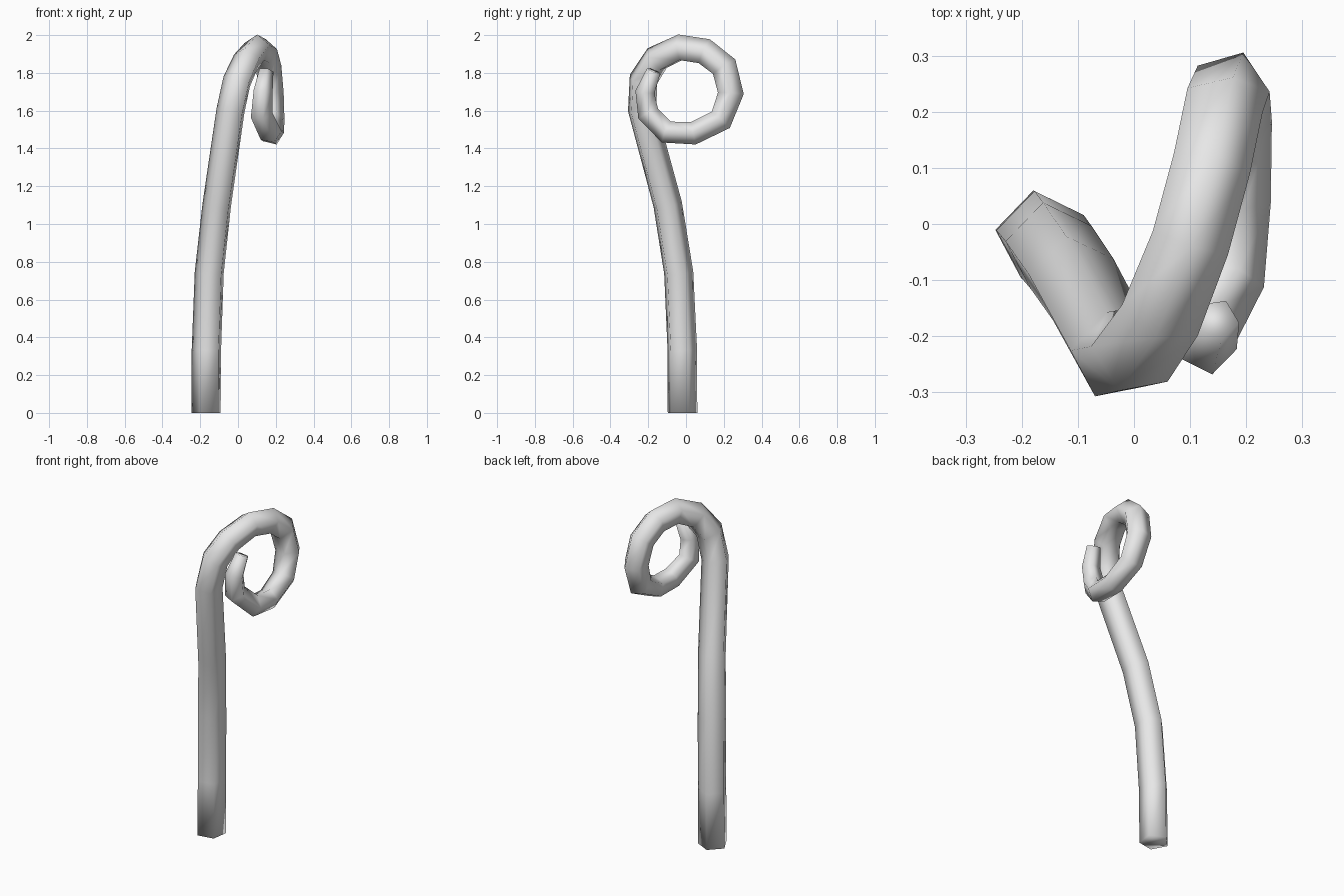
import bpy
import bmesh
import math
from mathutils import Vector

cube = bpy.data.objects.get("Cube")
if cube:
    bpy.data.objects.remove(cube, do_unlink=True)

SIDES = 5
START_ANGLE = math.radians(100)

# Centre line from the foot to the curled tip: x, y, z, radius
PATH = [
    (-0.165, -0.022, 0.0, 0.083),
    (-0.163, -0.023, 0.33, 0.083),
    (-0.148, -0.042, 0.74, 0.082),
    (-0.108, -0.10, 1.10, 0.081),
    (-0.035, -0.235, 1.60, 0.08),
    (0.00, -0.228, 1.76, 0.08),
    (0.05, -0.157, 1.87, 0.077),
    (0.10, -0.03, 1.93, 0.074),
    (0.135, 0.10, 1.91, 0.074),
    (0.156, 0.203, 1.83, 0.074),
    (0.17, 0.238, 1.69, 0.072),
    (0.178, 0.185, 1.55, 0.068),
    (0.18, 0.04, 1.479, 0.064),
    (0.17, -0.10, 1.485, 0.063),
    (0.122, -0.197, 1.583, 0.062),
    (0.13, -0.215, 1.70, 0.054),
    (0.148, -0.17, 1.81, 0.04),
]


def make_tube(name, path, material):
    """Sweep a five-sided ring along the path without twisting it."""
    points = [Vector(p[:3]) for p in path]
    last = len(points) - 1
    bm = bmesh.new()
    rings = []
    tangent = Vector((0, 0, 1))
    side, up = Vector((1, 0, 0)), Vector((0, 1, 0))
    for i, p in enumerate(points):
        ahead = (points[min(i + 1, last)] - p).normalized()
        behind = (p - points[max(i - 1, 0)]).normalized()
        new_tangent = (ahead + behind).normalized()
        if i == 0:
            new_tangent = tangent.copy()
        turn = tangent.rotation_difference(new_tangent)
        side, up, tangent = turn @ side, turn @ up, new_tangent
        ring = []
        for k in range(SIDES):
            a = START_ANGLE + k * math.tau / SIDES
            offset = side * math.cos(a) + up * math.sin(a)
            ring.append(bm.verts.new(p + offset * path[i][3]))
        rings.append(ring)
    for low, high in zip(rings, rings[1:]):
        for k in range(SIDES):
            n = (k + 1) % SIDES
            bm.faces.new((low[k], low[n], high[n], high[k]))
    # End caps
    bm.faces.new(rings[0][::-1])
    bm.faces.new(rings[-1])
    bmesh.ops.recalc_face_normals(bm, faces=bm.faces)
    for face in bm.faces:
        face.smooth = True
    mesh = bpy.data.meshes.new(name)
    bm.to_mesh(mesh)
    bm.free()
    mesh.materials.append(material)
    obj = bpy.data.objects.new(name, mesh)
    bpy.context.collection.objects.link(obj)
    return obj


# Plain grey surface
grey = bpy.data.materials.new("light_grey")
grey.use_nodes = True
colour = (0.8, 0.8, 0.8, 1.0)
grey.diffuse_color = colour
grey.node_tree.nodes["Principled BSDF"].inputs["Base Color"].default_value = colour

# Curled stem
make_tube("curled_stem", PATH, grey)
